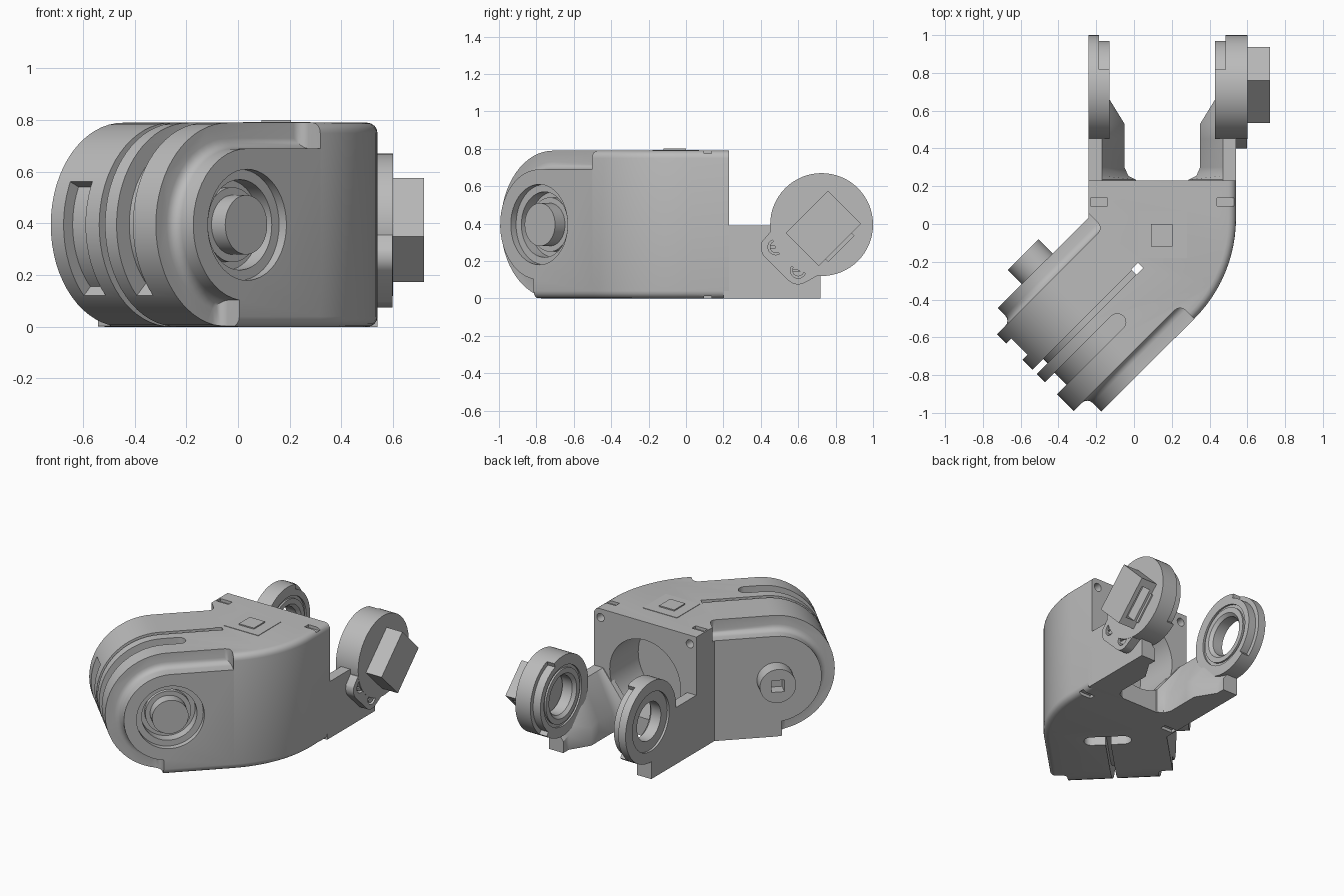
import bpy, bmesh
from math import cos, sin, pi, radians
from mathutils import Matrix, Vector

if "Cube" in bpy.data.objects:
    bpy.data.objects.remove(bpy.data.objects["Cube"], do_unlink=True)

grey = bpy.data.materials.new("satin grey")
grey.use_nodes = True
grey.diffuse_color = (0.5, 0.5, 0.5, 1)
grey.node_tree.nodes["Principled BSDF"].inputs["Base Color"].default_value = (0.5, 0.5, 0.5, 1)

MID, WHEEL = 0.395, 0.53          # centre height, centre of the rounded arm end
S = 0.5 ** 0.5


def frame(a, b, c):
    return Matrix((a, b, c)).transposed()


PLAN = frame((1, 0, 0), (0, 1, 0), (0, 0, 1))      # x, y, extruded in z
SIDE = frame((0, 1, 0), (0, 0, 1), (1, 0, 0))      # y, z, extruded in x
BACK = frame((1, 0, 0), (0, 0, 1), (0, 1, 0))      # x, z, extruded in y
ARM = frame((-S, -S, 0), (0, 0, 1), (S, -S, 0))    # along arm, z, across arm
ARM_PLAN = frame((-S, -S, 0), (S, -S, 0), (0, 0, 1))


def finish(name, bm):
    bmesh.ops.recalc_face_normals(bm, faces=bm.faces)
    mesh = bpy.data.meshes.new(name)
    bm.to_mesh(mesh)
    bm.free()
    mesh.materials.append(grey)
    ob = bpy.data.objects.new(name, mesh)
    bpy.context.collection.objects.link(ob)
    return ob


def loft(name, rings, closed=False, bevel=None, width=0.04):
    bm = bmesh.new()
    loops = [[bm.verts.new(p) for p in ring] for ring in rings]
    pairs = list(zip(loops, loops[1:])) + ([(loops[-1], loops[0])] if closed else [])
    for a, b in pairs:
        for i in range(len(a)):
            j = (i + 1) % len(a)
            bm.faces.new((a[i], a[j], b[j], b[i]))
    if not closed:
        bm.faces.new(loops[0])
        bm.faces.new(loops[-1])
    bmesh.ops.recalc_face_normals(bm, faces=bm.faces)
    if bevel:
        edges = [e for e in bm.edges if bevel(e)]
        bmesh.ops.bevel(bm, geom=edges, offset=width, segments=4, profile=0.5, affect='EDGES')
    return finish(name, bm)


def prism(name, pts, lo, hi, axes=PLAN, **kw):
    return loft(name, [[axes @ Vector((p, q, h)) for p, q in pts] for h in (lo, hi)], **kw)


def arc(cx, cy, r, a0, a1, n=24):
    return [(cx + r * cos(radians(a0 + (a1 - a0) * i / n)),
             cy + r * sin(radians(a0 + (a1 - a0) * i / n))) for i in range(n + 1)]


def circle(cx, cy, r, n=48):
    return arc(cx, cy, r, 0, 360, n)[:-1]


def rect(x0, x1, y0, y1):
    return [(x0, y0), (x1, y0), (x1, y1), (x0, y1)]


def sector(cx, cy, r0, r1, a0, a1):
    return arc(cx, cy, r0, a0, a1) + arc(cx, cy, r1, a1, a0)


def boolean(ob, tool, mode='DIFFERENCE'):
    mod = ob.modifiers.new("cut", 'BOOLEAN')
    mod.operation, mod.solver, mod.object = mode, 'EXACT', tool
    bpy.context.view_layer.objects.active = ob
    bpy.ops.object.modifier_apply(modifier=mod.name)
    bpy.data.objects.remove(tool, do_unlink=True)


def cut(ob, pts, lo, hi, axes=PLAN, **kw):
    boolean(ob, prism("cutter", pts, lo, hi, axes, **kw))


# bent body, outer long edges rounded
def along(u, v):
    return (S * (v - u), -S * (u + v))


outline = [(-0.24, 0.23), (0.54, 0.23)] + arc(-0.21, 0.03, 0.75, 0, -45, 12)
outline += [along(0.96, 0.58), along(0.96, -0.195), (-0.24, 0.035)]


def outer_edge(e):
    side = [f for f in e.link_faces if f.normal.x - 0.4 * f.normal.y > 0.5 and abs(f.normal.z) < 0.1]
    return len(side) == 1 and any(abs(f.normal.z) > 0.9 for f in e.link_faces)


body = prism("bent_body", outline, 0, 0.79, bevel=outer_edge)

# rounded arm end
FAR = [(1.2, -0.1), (1.2, 0.9)]
cut(body, [(WHEEL, 0.9)] + arc(WHEEL, MID, 0.395, 90, -90, 32) + [(WHEEL, -0.1)] + FAR, -0.4, 0.8, ARM)

# stepped-down sides with a filleted channel
step = [(0.13, 0.9), (0.13, 0.69)] + arc(WHEEL, MID, 0.295, 90, -82) + [(0.575, -0.1)] + FAR
for inner, outer in ((0.475, 0.8), (-0.1, -0.4)):
    def channel(e, d=inner):
        return all(abs((v.co.x - v.co.y) * S - d) < 1e-4 for v in e.verts)
    cut(body, step, inner, outer, ARM, bevel=channel)

# narrow slit around the arm, wide groove and end pocket
cut(body, [(0.14, 0.9), (0.14, 0.71)] + arc(WHEEL, MID, 0.315, 90, -90)
    + [(0.14, 0.08), (0.14, -0.1)] + FAR, 0.165, 0.197, ARM)
cut(body, [(0.43, 0.9), (0.43, 0.72)] + arc(WHEEL, MID, 0.325, 90, -44) + arc(WHEEL, MID, 0.75, -44, 90),
    0.26, 0.35, ARM)
cut(body, circle(0.43, 0.305, 0.045, 24), 0.72, 0.9, ARM_PLAN)
cut(body, sector(WHEEL, MID, 0.345, 0.5, -44, 25), -0.03, 0.09, ARM)
cut(body, rect(0.13, 0.18, 0.16, 0.2), -0.1, 0.9, ARM_PLAN)

# oblong opening underneath
cut(body, arc(0.16, 0.28, 0.05, 0, 180, 10) + arc(0.16, 0.08, 0.05, 180, 360, 10), -0.1, 0.25, ARM_PLAN)

# stepped socket on the outer side, back opening and corner holes
for r, depth in ((0.215, 0.54), (0.175, 0.47)):
    cut(body, circle(WHEEL, MID, r), depth, 0.7, ARM)
cut(body, circle(0.15, MID, 0.27), -0.08, 0.4, BACK)
for x in (-0.19, 0.49):
    for z in (0.06, 0.73):
        cut(body, circle(x, z, 0.028, 20), 0.17, 0.3, BACK)
for x0, x1 in ((-0.23, -0.14), (0.44, 0.53)):
    for z0, z1 in ((-0.1, 0.02), (0.77, 0.9)):
        cut(body, rect(x0, x1, 0.095, 0.137), z0, z1)

# top badge plate and button
prism("top_plate", rect(0.02, 0.28, -0.18, 0.07), 0.78, 0.793)
prism("top_button", rect(0.09, 0.205, -0.12, 0.0), 0.78, 0.801)

# pivot boss in the socket, and stub with a square drive hole
prism("socket_ring", circle(WHEEL, MID, 0.145), 0.45, 0.5, ARM)
prism("socket_boss", circle(WHEEL, MID, 0.115), 0.45, 0.575, ARM)
stub = prism("drive_stub", circle(WHEEL, MID, 0.115), -0.3, -0.15, ARM)
cut(stub, rect(WHEEL - 0.04, WHEEL + 0.04, MID - 0.04, MID + 0.04), -0.4, -0.22, ARM)

# fork arms and bearing rings, mirrored about the fork centre line
HUB = (0.725, MID)
stations = [(0.2, 0.02, 0.16, 0.39), (0.235, 0.01, 0.16, 0.39), (0.255, -0.03, 0.15, 0.39),
            (0.3, -0.05, 0.14, 0.39), (0.45, -0.05, 0.14, 0.39), (0.53, -0.05, 0.12, 0.31),
            (0.66, -0.13, 0.1, 0.17), (0.72, -0.13, 0.08, 0.13)]
ring = [(-0.24, 0.275), (-0.13, 0.275), (-0.13, 0.205), (-0.142, 0.205), (-0.142, 0.185),
        (-0.13, 0.185), (-0.13, 0.15), (-0.15, 0.13), (-0.225, 0.13), (-0.225, 0.2), (-0.24, 0.2)]
for side, flip in (("right", False), ("left", True)):
    def fx(x):
        return 0.3 - x if flip else x
    loft(side + "_fork_arm", [[(fx(-0.24), y, 0), (fx(xi), y, 0), (fx(xi), y, zm),
                               (fx(-0.17), y, zt), (fx(-0.24), y, zt)] for y, xi, zm, zt in stations])
    turns = [2 * pi * i / 64 for i in range(64)]
    disc = loft(side + "_bearing_ring", [[(fx(x), HUB[0] + r * cos(a), HUB[1] + r * sin(a))
                                          for x, r in ring] for a in turns], closed=True)
    cut(disc, sector(*HUB, 0.245, 0.4, -50, 70), fx(-0.185), fx(0), SIDE)

# end cap with a two-screw ear
prism("end_cap", circle(*HUB, 0.275, 64), 0.535, 0.6, SIDE)
ear = prism("screw_ear", [(0.7, 0.12)] + [(0.72, 0.4), (0.45, 0.355)]
            + arc(0.48, 0.275, 0.08, 160, 225, 8) + arc(0.6, 0.15, 0.075, 225, 300, 8), 0.535, 0.599, SIDE)
for y, z in ((0.48, 0.275), (0.6, 0.15)):
    cut(ear, circle(y, z, 0.042, 24), 0.57, 0.7, SIDE)
    screw = prism("screw", circle(y, z, 0.032, 24), 0.55, 0.592, SIDE)
    cut(screw, rect(y - 0.05, y + 0.05, z - 0.006, z + 0.006), 0.582, 0.7, SIDE)

# tilted connector block with an open slot
BLOCK = frame((0, S, S), (0, S, -S), (1, 0, 0))
p, q = S * (0.735 + 0.375), S * (0.735 - 0.375)
block = prism("connector_block", rect(p - 0.16, p + 0.16, q - 0.125, q + 0.125), 0.59, 0.72, BLOCK)
cut(block, rect(p - 0.11, p + 0.11, q + 0.04, q + 0.2), 0.625, 0.69, BLOCK)
prism("connector_tab", rect(p - 0.11, p + 0.09, q + 0.1, q + 0.145), 0.59, 0.61, BLOCK)

# smooth curved faces, keep creases
bpy.ops.object.select_all(action='DESELECT')
for ob in bpy.context.collection.objects:
    if ob.type == 'MESH' and grey.name in ob.data.materials:
        ob.select_set(True)
        bpy.context.view_layer.objects.active = ob
bpy.ops.object.shade_smooth_by_angle(angle=radians(32))
